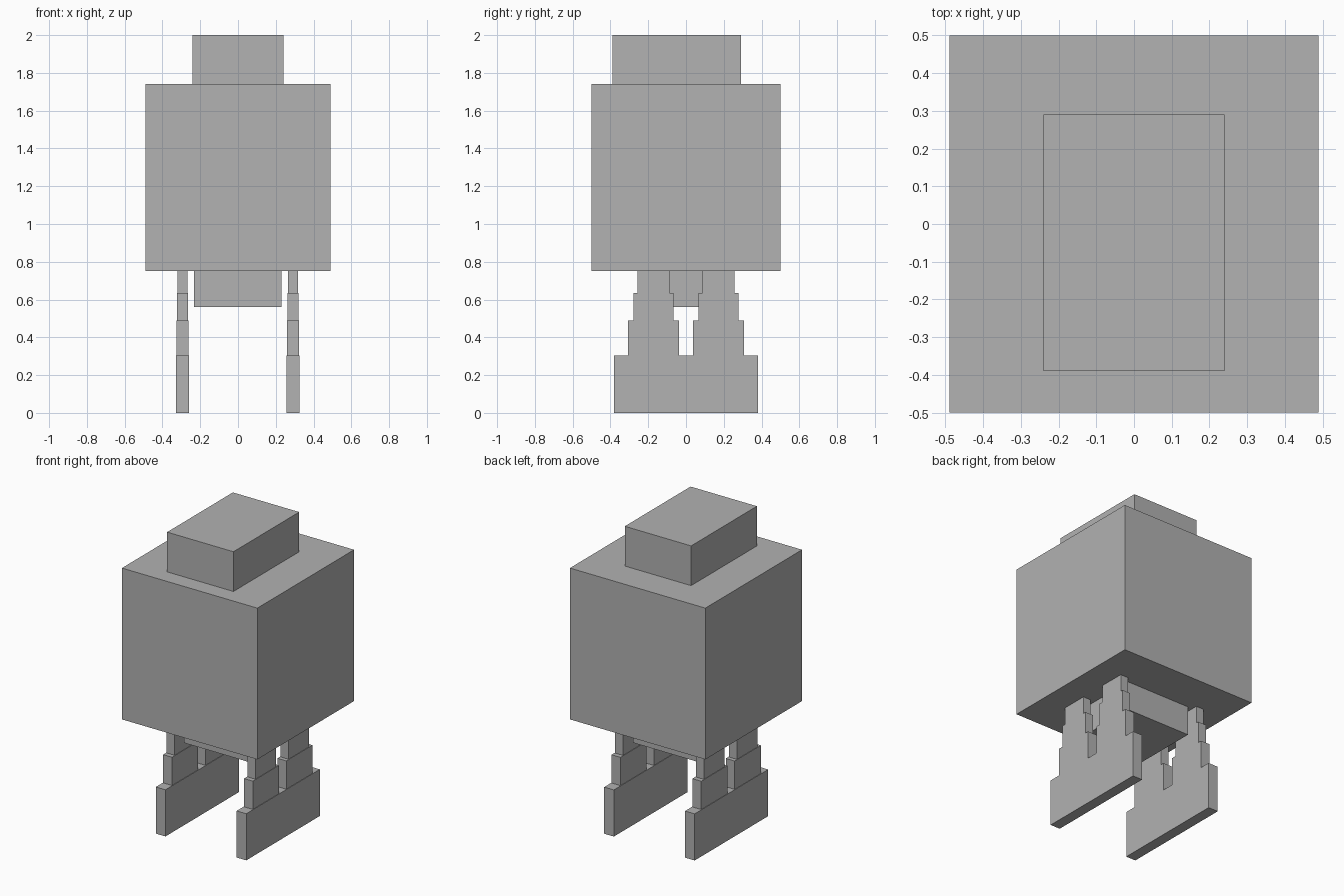
import bpy

if "Cube" in bpy.data.objects:
    bpy.data.objects.remove(bpy.data.objects["Cube"])

grey = bpy.data.materials.new("plain grey")
grey.diffuse_color = (0.445, 0.445, 0.445, 1)
grey.use_nodes = True
grey.node_tree.nodes["Principled BSDF"].inputs["Base Color"].default_value = grey.diffuse_color


def box(name, x, y, z):
    """Axis-aligned box from (min, max) ranges."""
    bpy.ops.mesh.primitive_cube_add(size=1, location=[sum(r) / 2 for r in (x, y, z)])
    ob = bpy.context.object
    ob.name = name
    ob.scale = [r[1] - r[0] for r in (x, y, z)]
    bpy.ops.object.transform_apply(location=False, rotation=False, scale=True)
    ob.data.materials.append(grey)
    return ob


# Torso, head and hip block
box("torso", (-0.49, 0.49), (-0.5, 0.5), (0.75, 1.74))
box("head", (-0.24, 0.24), (-0.39, 0.29), (1.74, 2.0))
box("hip_block", (-0.233, 0.23), (-0.225, 0.22), (0.56, 0.75))

# Stepped legs: two tapering struts rising from each long foot
steps = [  # name, half thickness, y range of the back strut, z range
    ("lower_leg", 0.032, (0.038, 0.308), (0.305, 0.49)),
    ("middle_leg", 0.029, (0.065, 0.277), (0.49, 0.635)),
    ("upper_leg", 0.027, (0.087, 0.257), (0.635, 0.75)),
]
for side, cx in (("left", -0.294), ("right", 0.291)):
    box(side + "_foot", (cx - 0.035, cx + 0.035), (-0.38, 0.38), (0, 0.305))
    for name, t, (y0, y1), z in steps:
        box(f"{side}_back_{name}", (cx - t, cx + t), (y0, y1), z)
        box(f"{side}_front_{name}", (cx - t, cx + t), (-y1, -y0), z)
